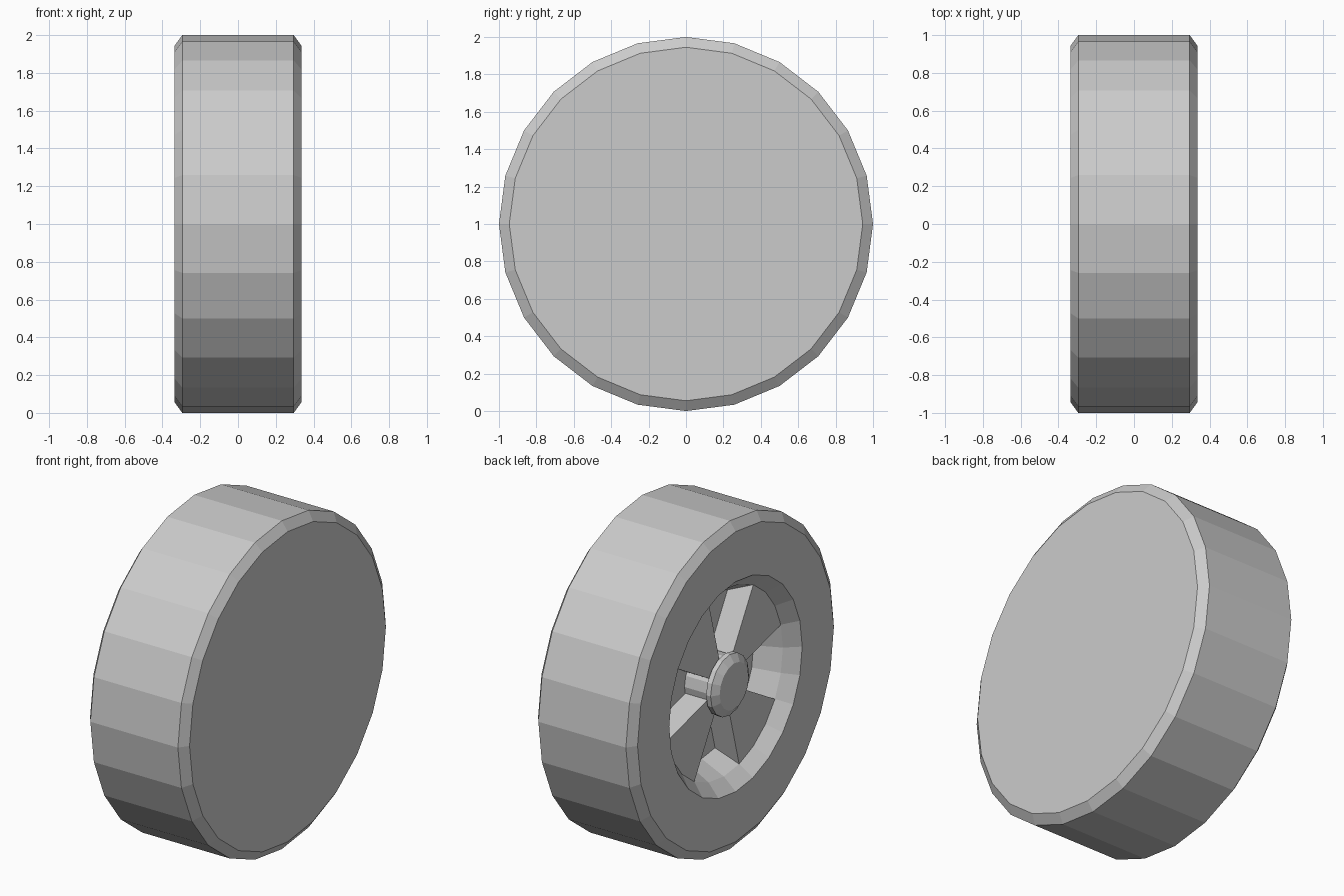
import bpy, bmesh
from math import cos, sin, radians, pi

if "Cube" in bpy.data.objects:
    bpy.data.objects.remove(bpy.data.objects["Cube"])

AXLE_Z = 1.0


def pt(x, r, a):
    """Point at axial position x, radius r and angle a about the axle."""
    return (x, -r * cos(a), AXLE_Z + r * sin(a))


def finish(name, bm):
    bmesh.ops.recalc_face_normals(bm, faces=bm.faces)
    me = bpy.data.meshes.new(name)
    bm.to_mesh(me)
    bm.free()
    ob = bpy.data.objects.new(name, me)
    bpy.context.collection.objects.link(ob)
    return ob


def lathe(name, profile, sides):
    """Revolve (x, radius) points about the axle and cap both ends."""
    bm = bmesh.new()
    rings = [[bm.verts.new(pt(x, r, 2 * pi * i / sides)) for i in range(sides)]
             for x, r in profile]
    for a, b in zip(rings, rings[1:]):
        for i in range(sides):
            j = (i + 1) % sides
            bm.faces.new((a[i], a[j], b[j], b[i]))
    bm.faces.new(rings[0])
    bm.faces.new(rings[-1])
    return finish(name, bm)


def spoke(name, start_deg, front, back, r_in):
    """Wedge spanning three 15 degree steps, between two (x, radius) depths."""
    angles = [radians(start_deg + 15 * i) for i in range(4)]
    bm = bmesh.new()
    loops = []
    for x, r in (front, back):
        ring = [pt(x, r, a) for a in angles]
        ring += [pt(x, r_in, a) for a in reversed(angles)]
        loops.append([bm.verts.new(p) for p in ring])
    f, b = loops
    n = len(f)
    for i in range(n):
        j = (i + 1) % n
        bm.faces.new((f[i], f[j], b[j], b[i]))
    bm.faces.new(f)
    bm.faces.new(b)
    return finish(name, bm)


# Tyre with closed flat side (+x) and recessed rim (-x)
spoke_plane = (-0.255, 0.568)
rim_floor = (-0.105, 0.50)
lathe("tyre_and_rim", [
    (0.335, 0.945), (0.295, 1.0), (-0.295, 1.0), (-0.335, 0.945),
    (-0.335, 0.64), spoke_plane, rim_floor], 24)

# Four wedge spokes
for k in range(4):
    spoke(f"spoke_{k + 1}", 15 + 90 * k, spoke_plane, rim_floor, 0.13)

# Hub with chamfered cap
lathe("hub", [(-0.105, 0.165), (-0.265, 0.165), (-0.265, 0.185),
              (-0.295, 0.185), (-0.325, 0.14)], 16)
